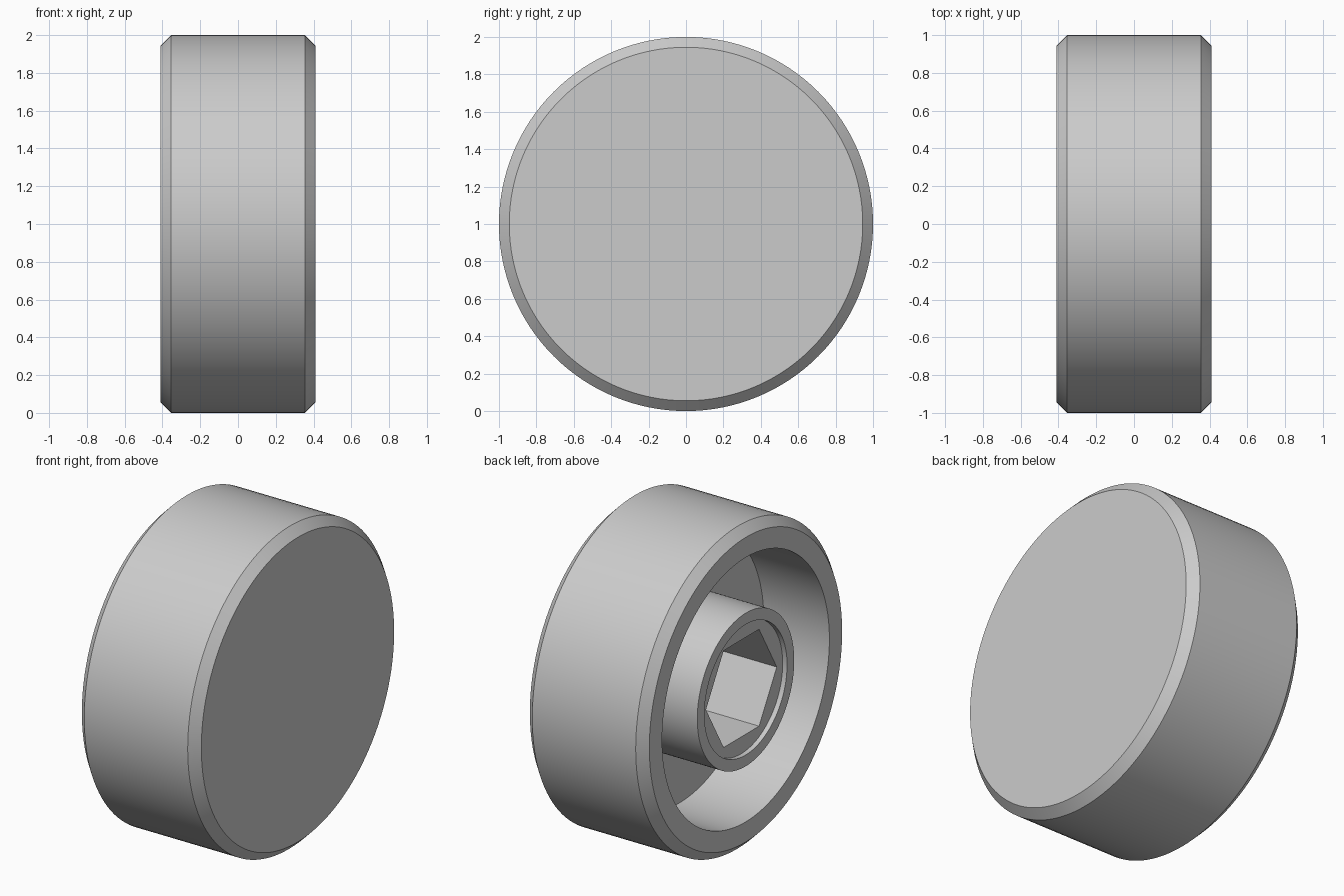
import bpy, bmesh, math
from mathutils import Vector, Matrix

cube = bpy.data.objects.get("Cube")
if cube:
    bpy.data.objects.remove(cube, do_unlink=True)

# Main sizes
RADIUS, HALF, CHAMFER = 1.0, 0.41, 0.055
WALL_R, HUB_R, RECESS_R, HEX_R = 0.82, 0.475, 0.405, 0.347
FLOOR_X, RECESS_X = 0.04, -0.38
SEGMENTS = 128

grey = bpy.data.materials.new("plain grey")
grey.use_nodes = True
colour = (0.6, 0.6, 0.6, 1)
grey.diffuse_color = colour
grey.node_tree.nodes["Principled BSDF"].inputs["Base Color"].default_value = colour


def add_object(name, bm):
    bmesh.ops.recalc_face_normals(bm, faces=bm.faces)
    mesh = bpy.data.meshes.new(name)
    bm.to_mesh(mesh)
    bm.free()
    mesh.materials.append(grey)
    obj = bpy.data.objects.new(name, mesh)
    bpy.context.collection.objects.link(obj)
    obj.location.z = RADIUS
    return obj


# Knob body: (x, radius) profile turned around the x axis, open on the -x side
profile = [
    (HALF, 0), (HALF, RADIUS - CHAMFER), (HALF - CHAMFER, RADIUS),
    (CHAMFER - HALF, RADIUS), (-HALF, RADIUS - CHAMFER),
    (-HALF, WALL_R), (FLOOR_X, WALL_R), (FLOOR_X, HUB_R),
    (-HALF, HUB_R), (-HALF, RECESS_R), (RECESS_X, RECESS_R), (RECESS_X, 0),
]
bm = bmesh.new()
verts = [bm.verts.new((x, 0, r)) for x, r in profile]
edges = [bm.edges.new(pair) for pair in zip(verts, verts[1:])]
bmesh.ops.spin(bm, geom=verts + edges, cent=(0, 0, 0), axis=(1, 0, 0),
               angle=math.tau, steps=SEGMENTS)
bmesh.ops.remove_doubles(bm, verts=bm.verts, dist=0.0001)
body = add_object("knob_body", bm)

# Hexagonal socket cutter, with corners pointing along y
bm = bmesh.new()
start_x = -HALF - 0.1
depth = FLOOR_X - start_x
place = (Matrix.Translation(Vector((start_x + depth / 2, 0, 0)))
         @ Matrix.Rotation(math.pi / 2, 4, 'Y'))
bmesh.ops.create_cone(bm, cap_ends=True, segments=6, radius1=HEX_R,
                      radius2=HEX_R, depth=depth, matrix=place)
cutter = add_object("hex_socket_cutter", bm)
cutter.hide_render = True

# Cut the socket into the hub and remove the cutter
bpy.context.view_layer.update()
cut = body.modifiers.new("hex_socket", 'BOOLEAN')
cut.operation = 'DIFFERENCE'
cut.solver = 'EXACT'
cut.object = cutter
bpy.ops.object.select_all(action='DESELECT')
bpy.context.view_layer.objects.active = body
body.select_set(True)
bpy.ops.object.modifier_apply(modifier=cut.name)
bpy.data.objects.remove(cutter, do_unlink=True)

# Smooth round walls with crisp edges
bpy.ops.object.shade_smooth_by_angle(angle=math.radians(30))
